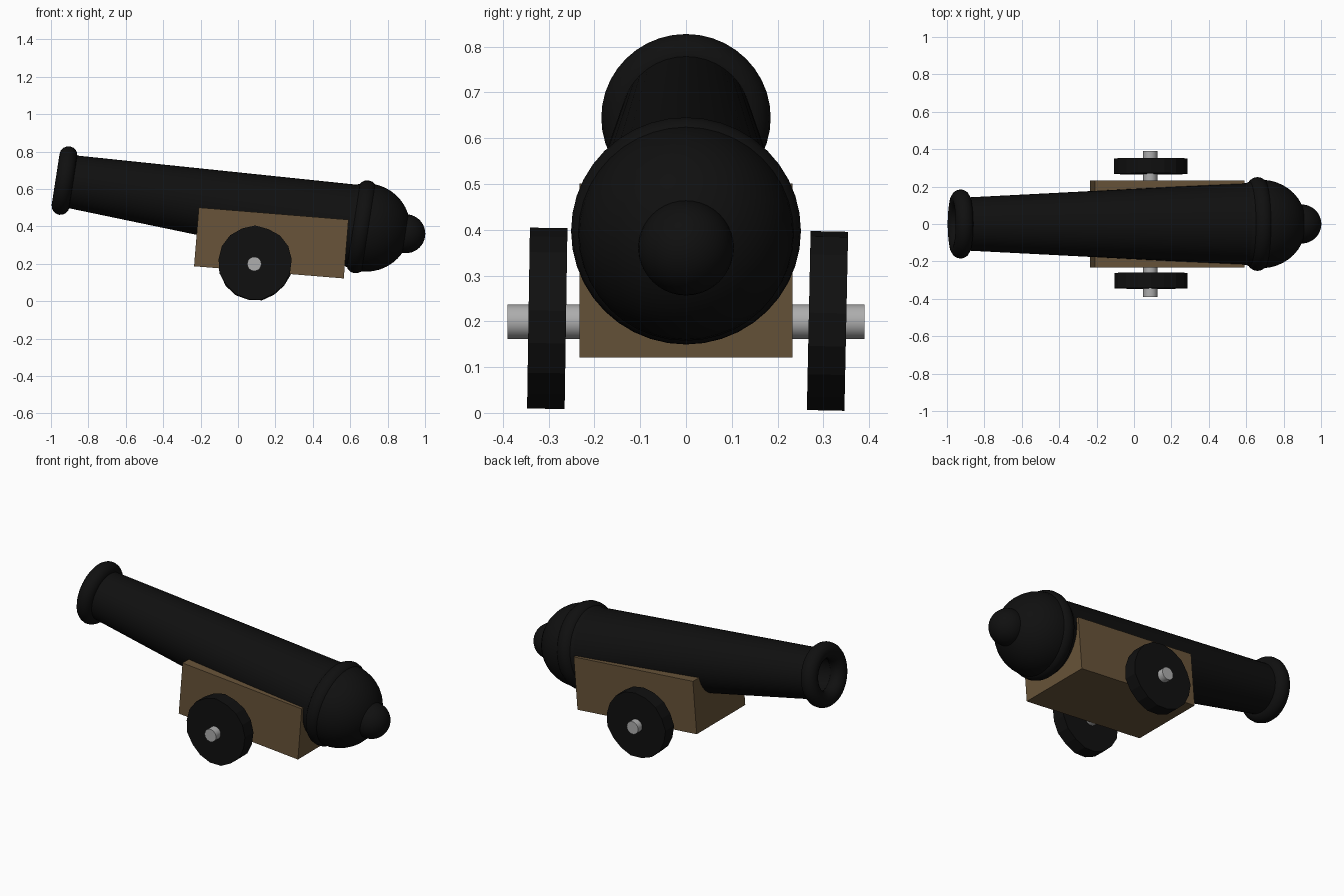
import bpy, bmesh, math, random
from mathutils import Matrix, Vector

random.seed(4)
if "Cube" in bpy.data.objects:
    bpy.data.objects.remove(bpy.data.objects["Cube"], do_unlink=True)


def material(name, colour):
    mat = bpy.data.materials.new(name)
    mat.use_nodes = True
    mat.diffuse_color = (*colour, 1)
    mat.node_tree.nodes["Principled BSDF"].inputs["Base Color"].default_value = (*colour, 1)
    return mat


IRON = material("black iron", (0.005, 0.005, 0.005))
WOOD = material("brown wood", (0.138, 0.088, 0.041))
STEEL = material("grey steel", (0.42, 0.42, 0.42))

# Barrel axis: starts at the muzzle face and slopes down to the breech
MUZZLE = Vector((-0.975, 0, 0.652))
TILT = Matrix.Rotation(math.radians(98.85), 4, "Y")
BARREL = Matrix.Translation(MUZZLE) @ TILT


def finish(name, bm, mat, matrix, smooth=True):
    bmesh.ops.recalc_face_normals(bm, faces=bm.faces)
    mesh = bpy.data.meshes.new(name)
    bm.to_mesh(mesh)
    bm.free()
    mesh.materials.append(mat)
    obj = bpy.data.objects.new(name, mesh)
    bpy.context.collection.objects.link(obj)
    obj.matrix_world = matrix
    if smooth:
        bpy.ops.object.select_all(action="DESELECT")
        obj.select_set(True)
        bpy.context.view_layer.objects.active = obj
        bpy.ops.object.shade_smooth_by_angle(angle=math.radians(35))
    return obj


def lathe(name, profile, closed=False, steps=40):
    """Spin (radius, distance along barrel) points around the barrel axis."""
    bm = bmesh.new()
    verts = [bm.verts.new((r, 0, t)) for r, t in profile]
    pairs = list(zip(verts, verts[1:]))
    if closed:
        pairs.append((verts[-1], verts[0]))
    edges = [bm.edges.new(p) for p in pairs]
    bmesh.ops.spin(bm, geom=verts + edges, axis=(0, 0, 1), cent=(0, 0, 0),
                   angle=math.tau, steps=steps, use_duplicate=False)
    bmesh.ops.remove_doubles(bm, verts=bm.verts, dist=0.0005)
    return finish(name, bm, IRON, BARREL)


def ring(name, major, minor, t, sides=16):
    angles = [math.tau * i / sides for i in range(sides)]
    lathe(name, [(major + minor * math.cos(a), t + minor * math.sin(a)) for a in angles], True)


def ball(name, radius, t):
    bm = bmesh.new()
    bmesh.ops.create_uvsphere(bm, u_segments=40, v_segments=20, radius=radius)
    finish(name, bm, IRON, BARREL @ Matrix.Translation((0, 0, t)))


# Tapered barrel with a hollow bore
lathe("barrel", [(0, 0.45), (0.1, 0.45), (0.1, 0.045), (0.14, 0.045), (0.222, 1.66), (0, 1.66)])
ring("muzzle_ring", 0.137, 0.048, 0.048)
ring("breech_ring", 0.2, 0.051, 1.655)
ball("breech_dome", 0.236, 1.68)
ball("breech_knob", 0.104, 1.895)

# Wooden carriage block, gently sloped
bm = bmesh.new()
bmesh.ops.create_cube(bm, size=1)
bmesh.ops.scale(bm, vec=(0.803, 0.466, 0.315), verts=bm.verts)
finish("carriage", bm, WOOD, Matrix.Translation((0.178, 0, 0.311))
       @ Matrix.Rotation(math.radians(4.65), 4, "Y"), smooth=False)


def disc(name, radius, depth, sides, mat, centre, lean=0, rough=0):
    bm = bmesh.new()
    bmesh.ops.create_cone(bm, cap_ends=True, segments=sides, radius1=radius,
                          radius2=radius, depth=depth)
    # Rough hewn rim: shift both ends of each rim edge by the same amount
    for edge in [e for e in bm.edges if abs(e.verts[0].co.z - e.verts[1].co.z) > depth / 2]:
        k = 1 + random.uniform(-rough, rough)
        for v in edge.verts:
            v.co.x *= k
            v.co.y *= k
    finish(name, bm, mat, Matrix.Translation(centre)
           @ Matrix.Rotation(math.radians(90 - lean), 4, "X"), smooth=not rough)


# Axle and its two slightly leaning wheels
disc("axle", 0.038, 0.78, 24, STEEL, (0.087, 0, 0.199))
disc("right_wheel", 0.196, 0.082, 17, IRON, (0.092, -0.303, 0.205), 0.9, 0.02)
disc("left_wheel", 0.197, 0.082, 17, IRON, (0.092, 0.309, 0.2), 1.2, 0.02)
